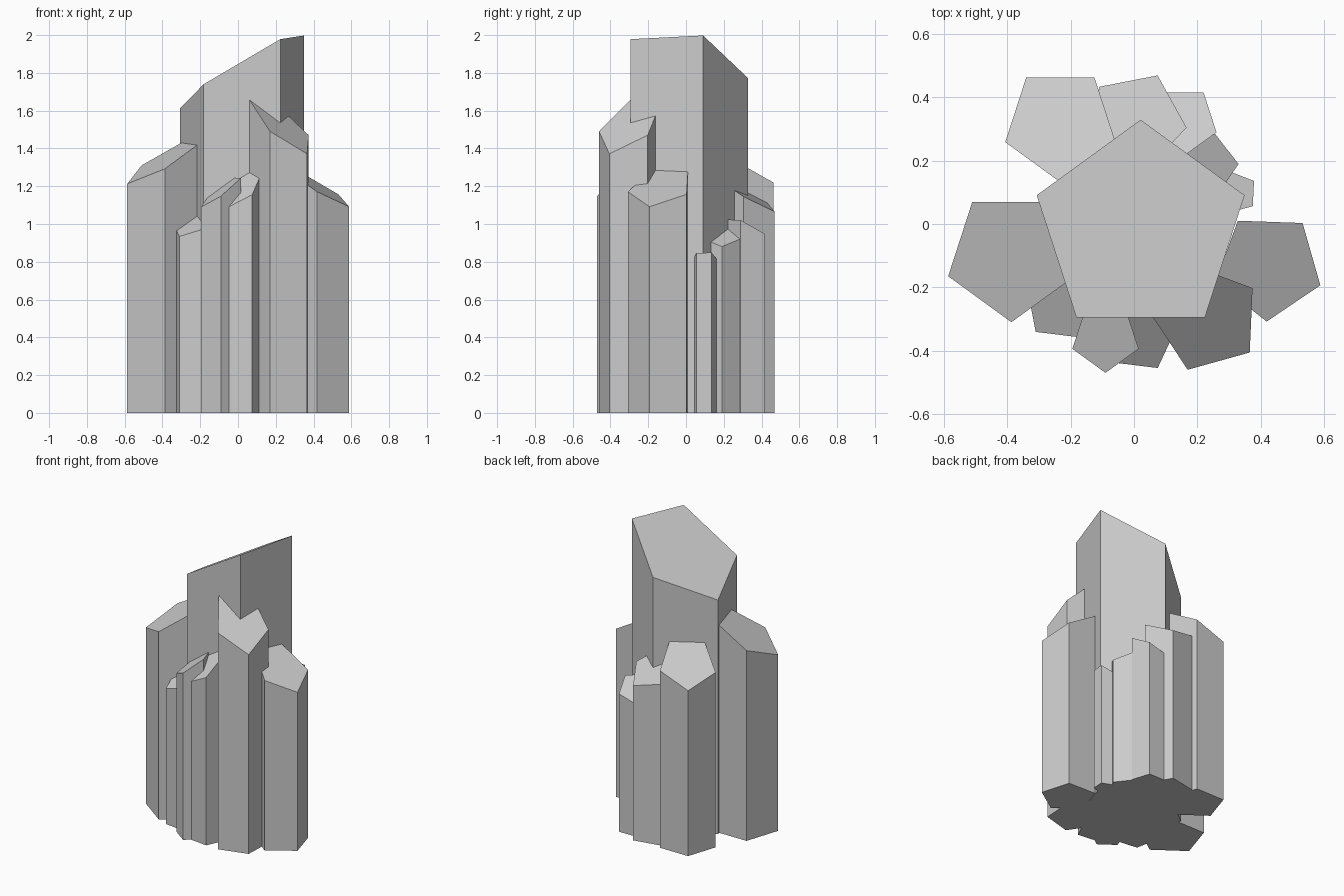
import bpy, bmesh, math

if "Cube" in bpy.data.objects:
    bpy.data.objects.remove(bpy.data.objects["Cube"])

stone = bpy.data.materials.new("grey_stone")
stone.diffuse_color = (0.6, 0.6, 0.6, 1)
stone.use_nodes = True
stone.node_tree.nodes["Principled BSDF"].inputs["Base Color"].default_value = stone.diffuse_color


def column(name, cx, cy, radius, angle, height, slope_x, slope_y):
    """Five-sided stone column with a slanted flat top."""
    bm = bmesh.new()
    low, top = [], []
    for i in range(5):
        a = math.radians(angle + 72 * i)
        dx, dy = radius * math.cos(a), radius * math.sin(a)
        low.append(bm.verts.new((cx + dx, cy + dy, 0)))
        top.append(bm.verts.new((cx + dx, cy + dy,
                                 height + slope_x * dx + slope_y * dy)))
    bm.faces.new(low[::-1])
    bm.faces.new(top)
    for i in range(5):
        j = (i + 1) % 5
        bm.faces.new((low[i], low[j], top[j], top[i]))
    mesh = bpy.data.meshes.new(name)
    bm.to_mesh(mesh)
    bm.free()
    mesh.materials.append(stone)
    obj = bpy.data.objects.new(name, mesh)
    bpy.context.collection.objects.link(obj)


# Tall centre column
column("centre_column", 0.021, -0.016, 0.345, 90, 1.82, 0.588, -0.14)

# Large columns around it
column("left_column", -0.387, -0.10, 0.21, 126, 1.341, 0.568, 0.232)
column("right_column", 0.425, -0.134, 0.174, -92, 1.196, -0.58, 0.165)
column("front_right_column", 0.23, -0.298, 0.173, -38.5, 1.529, -0.75, 0.52)
column("back_left_column", -0.2325, 0.315, 0.183, 126, 1.245, 0.374, -0.445)
column("back_column", 0.007, 0.324, 0.16, 65, 1.155, -0.13, -0.555)

# Small columns filling the gaps
column("front_column", -0.09, -0.36, 0.11, -90, 1.175, 0.73, 0.25)
column("front_inner_column", 0.023, -0.361, 0.107, -61, 1.197, 0.615, 0.79)
column("front_left_column", -0.223, -0.247, 0.128, -133, 1.01, 0.365, 0.47)
column("back_right_column", 0.154, 0.324, 0.112, 54, 0.972, 0.30, -0.464)
column("right_back_column", 0.227, 0.186, 0.103, 2, 0.94, -0.58, -0.037)
column("right_small_column", 0.322, 0.099, 0.068, 33, 0.82, 0.50, 0.0)
